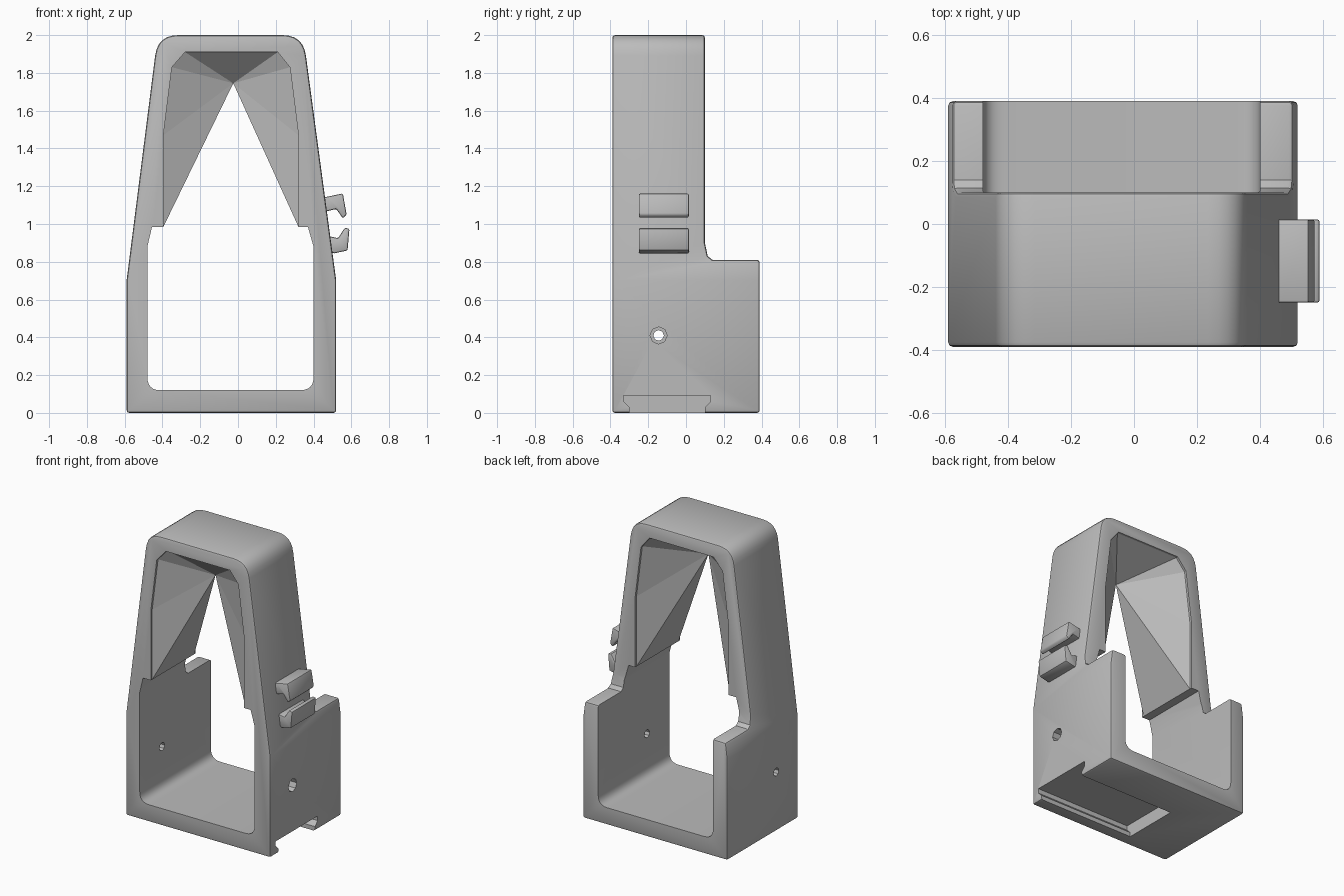
import bpy, bmesh, math
from mathutils import Vector, Matrix

if "Cube" in bpy.data.objects:
    bpy.data.objects.remove(bpy.data.objects["Cube"], do_unlink=True)

grey = bpy.data.materials.new("plain_grey")
grey.use_nodes = True
grey.diffuse_color = (0.5, 0.5, 0.5, 1)
grey.node_tree.nodes["Principled BSDF"].inputs["Base Color"].default_value = (0.5, 0.5, 0.5, 1)


def make(name, bm):
    bmesh.ops.recalc_face_normals(bm, faces=bm.faces)
    mesh = bpy.data.meshes.new(name)
    bm.to_mesh(mesh)
    bm.free()
    mesh.materials.append(grey)
    ob = bpy.data.objects.new(name, mesh)
    bpy.context.collection.objects.link(ob)
    return ob


def prism(name, points, start, end, axis="y"):
    """Extrude an (x, z) outline along y, or a (y, z) outline along x."""
    def place(p, d):
        return (p[0], d, p[1]) if axis == "y" else (d, p[0], p[1])
    bm = bmesh.new()
    a = [bm.verts.new(place(p, start)) for p in points]
    b = [bm.verts.new(place(p, end)) for p in points]
    bm.faces.new(a)
    bm.faces.new(b)
    for i in range(len(a)):
        j = (i + 1) % len(a)
        bm.faces.new((a[i], a[j], b[j], b[i]))
    return make(name, bm)


def rounded(corner, before, after, radius, steps=6):
    """Points of a curve that replaces a corner."""
    c = Vector(corner)
    p = c + (Vector(before) - c).normalized() * radius
    q = c + (Vector(after) - c).normalized() * radius
    ts = [i / steps for i in range(steps + 1)]
    return [tuple(p * (1 - t) ** 2 + c * 2 * t * (1 - t) + q * t * t) for t in ts]


def apply_mods(ob):
    bpy.context.view_layer.objects.active = ob
    for m in list(ob.modifiers):
        bpy.ops.object.modifier_apply(modifier=m.name)


def boolean(ob, cutter, operation="DIFFERENCE"):
    m = ob.modifiers.new("cut", "BOOLEAN")
    m.object, m.operation, m.solver = cutter, operation, "EXACT"
    apply_mods(ob)
    bpy.data.objects.remove(cutter, do_unlink=True)


def bevel(ob, width):
    m = ob.modifiers.new("soft_edges", "BEVEL")
    m.width, m.segments = width, 2
    m.limit_method, m.angle_limit = "ANGLE", math.radians(40)
    apply_mods(ob)


def smooth(ob):
    bpy.ops.object.select_all(action="DESELECT")
    ob.select_set(True)
    bpy.context.view_layer.objects.active = ob
    bpy.ops.object.shade_smooth_by_angle(angle=math.radians(30))


# Frame body: tapered front outline crossed with an L-shaped side outline
foot_l, foot_r = (-0.59, 0.7), (0.52, 0.7)
top_l, top_r = (-0.425, 2.0), (0.345, 2.0)
outline = [(-0.59, 0), (0.52, 0), foot_r]
outline += rounded(top_r, foot_r, top_l, 0.11)
outline += rounded(top_l, top_r, foot_l, 0.11)
outline += [foot_l]
frame = prism("frame", outline, -1, 1)
side = [(-0.39, -0.1), (0.39, -0.1), (0.39, 0.81), (0.14, 0.81), (0.115, 0.83),
        (0.1, 0.9), (0.1, 2.1), (-0.39, 2.1)]
boolean(frame, prism("side_cutter", side, -1, 1, "x"), "INTERSECT")
bevel(frame, 0.014)

# Opening through the frame, narrower in the arch
rim = [(0.32, 0.985), (0.32, 1.47), (0.275, 1.83), (0.21, 1.91),
       (-0.28, 1.91), (-0.35, 1.83), (-0.395, 1.47), (-0.395, 0.985)]
low_l, low_r = (-0.48, 0.12), (0.40, 0.12)
opening = rounded(low_l, (-0.48, 1), low_r, 0.07) + rounded(low_r, low_l, (0.40, 1), 0.07)
opening += [(0.40, 0.88), (0.37, 0.985)] + rim + [(-0.455, 0.985), (-0.48, 0.88)]
boolean(frame, prism("opening_cutter", opening, -1, 1))

# Undercut slot in the base, open on the left side
slot = [(-0.30, -0.05), (-0.30, 0.03), (-0.33, 0.06), (-0.33, 0.092),
        (0.13, 0.092), (0.13, 0.06), (0.10, 0.03), (0.10, -0.05)]
boolean(frame, prism("slot_cutter", slot, -0.22, 0.7, "x"))

# Pin holes in both walls, wider on the outside of the left wall
for radius, x, length in ((0.028, 0, 1.6), (0.045, 0.52, 0.12)):
    bm = bmesh.new()
    bmesh.ops.create_cone(bm, cap_ends=True, segments=8, radius1=radius, radius2=radius,
                          depth=length, matrix=Matrix.Translation((x, -0.145, 0.41))
                          @ Matrix.Rotation(math.pi / 2, 4, "Y"))
    boolean(frame, make("hole_cutter", bm))
smooth(frame)

# Faceted web in the arch: both rims run to one inner point
bm = bmesh.new()
apex = bm.verts.new((-0.025, -0.21, 1.745))
front = [bm.verts.new((x, -0.375, z)) for x, z in rim]
back = [bm.verts.new((x, 0.085, z)) for x, z in rim]
for i in range(len(rim) - 1):
    bm.faces.new((front[i], front[i + 1], apex))
    bm.faces.new((back[i + 1], back[i], apex))
    bm.faces.new((front[i + 1], front[i], back[i], back[i + 1]))
for i in (0, -1):
    bm.faces.new((front[i], back[i], apex))
make("arch_web", bm)

# Pair of hooked clips on the left side
upper = [(0.44, 1.14), (0.475, 1.145), (0.555, 1.162), (0.575, 1.05), (0.555, 1.03),
         (0.52, 1.08), (0.44, 1.06)]
lower = [(0.46, 0.94), (0.53, 0.925), (0.565, 0.98), (0.59, 0.975), (0.58, 0.86),
         (0.51, 0.845), (0.46, 0.86)]
for name, points in (("upper_clip", upper), ("lower_clip", lower)):
    clip = prism(name, points, -0.25, 0.015)
    bevel(clip, 0.008)
    smooth(clip)
